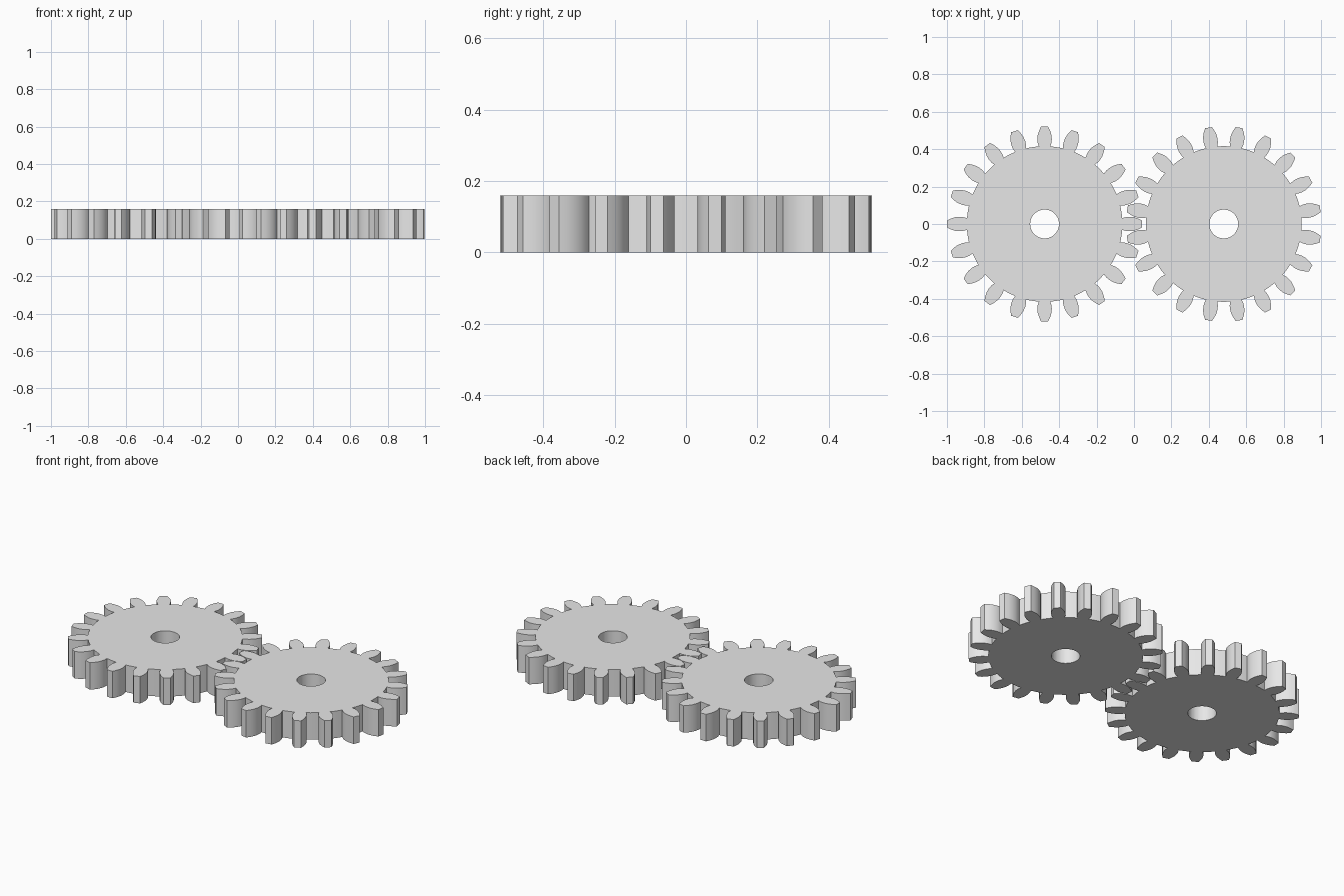
import bpy, bmesh, math
from mathutils import Matrix, Vector

cube = bpy.data.objects.get("Cube")
if cube:
    bpy.data.objects.remove(cube)

TEETH = 20
HEIGHT = 0.16
HOLE = 0.077
ROOT = 0.416
STEP = 2 * math.pi / TEETH
# One tooth flank: (distance from the axis, half width)
FLANK = [(ROOT, 0.031), (0.437, 0.037), (0.455, 0.0385), (0.478, 0.0365),
         (0.501, 0.029), (0.522, 0.0185)]

steel = bpy.data.materials.new("light_grey")
steel.use_nodes = True
grey = (0.8, 0.8, 0.8, 1)
steel.diffuse_color = grey
steel.node_tree.nodes["Principled BSDF"].inputs["Base Color"].default_value = grey


def polar(radius, angle):
    return Vector((radius * math.cos(angle), radius * math.sin(angle), 0))


def make_gear(name, x, phase):
    bm = bmesh.new()
    rim, teeth = [], []

    for i in range(TEETH):
        turn = Matrix.Rotation(phase + i * STEP, 3, 'Z')
        # Tooth outline, up one flank and down the other
        points = [(math.sqrt(r * r - w * w), -w) for r, w in FLANK]
        points += [(u, -v) for u, v in reversed(points)]
        tooth = [bm.verts.new(turn @ Vector((u, v, 0))) for u, v in points]
        teeth.append(tooth)
        # Root arc up to the next tooth
        half = math.asin(FLANK[0][1] / ROOT)
        gap = STEP - 2 * half
        arc = [bm.verts.new(turn @ polar(ROOT, half + gap * k / 3)) for k in (1, 2)]
        rim += [tooth[0], tooth[-1]] + arc

    # Disc around the axle hole, then the tooth faces
    bore = [bm.verts.new(v.co.normalized() * HOLE) for v in rim]
    for i in range(len(rim)):
        j = (i + 1) % len(rim)
        bm.faces.new((bore[i], rim[i], rim[j], bore[j]))
    for tooth in teeth:
        bm.faces.new(tooth)

    # Thicken the flat gear into a solid
    result = bmesh.ops.extrude_face_region(bm, geom=bm.faces[:], use_keep_orig=True)
    top = [g for g in result["geom"] if isinstance(g, bmesh.types.BMVert)]
    bmesh.ops.translate(bm, verts=top, vec=(0, 0, HEIGHT))
    bmesh.ops.recalc_face_normals(bm, faces=bm.faces[:])

    mesh = bpy.data.meshes.new(name)
    bm.to_mesh(mesh)
    bm.free()
    mesh.materials.append(steel)
    gear = bpy.data.objects.new(name, mesh)
    gear.location.x = x
    bpy.context.collection.objects.link(gear)

    bpy.ops.object.select_all(action='DESELECT')
    gear.select_set(True)
    bpy.context.view_layer.objects.active = gear
    bpy.ops.object.shade_smooth_by_angle(angle=math.radians(30))


# Two meshing gears, one turned by half a tooth
make_gear("right_gear", -0.478, 0)
make_gear("left_gear", 0.48, STEP / 2)
